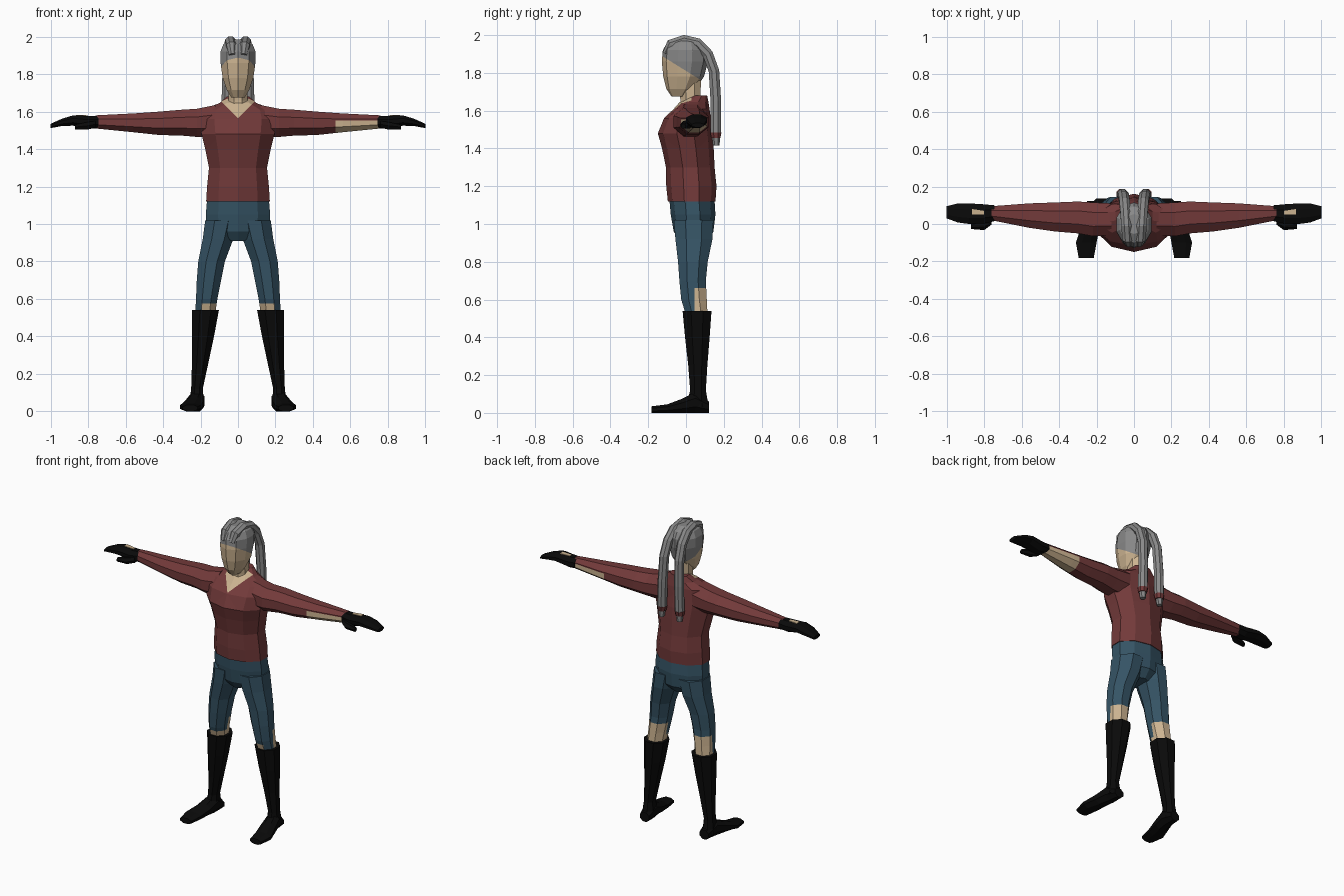
import bpy, bmesh, math
from mathutils import Vector


def material(name, rgb):
    m = bpy.data.materials.new(name)
    m.diffuse_color = (*rgb, 1)
    return m


RED = material("dark red cloth", (0.17, 0.042, 0.042))
BLUE = material("blue denim", (0.036, 0.088, 0.13))
SKIN = material("skin", (0.60, 0.45, 0.28))
GREY = material("grey hair", (0.25, 0.25, 0.25))
BLACK = material("black leather", (0.003, 0.003, 0.003))


def loft(name, rings, mats, n=8, cuts=(), rule=None):
    """Skin rings of (centre, half axis u, half axis v); cut by planes, then colour faces by rule."""
    bm = bmesh.new()
    k = 1 / math.cos(math.pi / n)
    loops = []
    for c, u, v in rings:
        angs = [2 * math.pi * (i + 0.5) / n for i in range(n)]
        loops.append([bm.verts.new(Vector(c) + Vector(u) * k * math.cos(a) + Vector(v) * k * math.sin(a))
                      for a in angs])
    for p, q in zip(loops, loops[1:]):
        for i in range(n):
            j = (i + 1) % n
            bm.faces.new((p[i], p[j], q[j], q[i]))
    bm.faces.new(loops[0])
    bm.faces.new(loops[-1])
    for co, no in cuts:
        bmesh.ops.bisect_plane(bm, geom=bm.verts[:] + bm.edges[:] + bm.faces[:],
                               plane_co=co, plane_no=no, dist=1e-5)
    bmesh.ops.recalc_face_normals(bm, faces=bm.faces[:])
    if rule:
        for f in bm.faces:
            f.material_index = int(rule(f.calc_center_median()))
    me = bpy.data.meshes.new(name)
    bm.to_mesh(me)
    bm.free()
    for m in mats:
        me.materials.append(m)
    ob = bpy.data.objects.new(name, me)
    bpy.context.collection.objects.link(ob)
    return ob


def boxes(axis, rows, s=1):
    """Rings from (position, lo, hi, lo, hi) bounds across the given axis, mirrored in x by s."""
    out = []
    for p, a0, a1, b0, b1 in rows:
        a, b, ra, rb = (a0 + a1) / 2, (b0 + b1) / 2, (a1 - a0) / 2, (b1 - b0) / 2
        if axis == 'z':      # bounds in x, y
            out.append(((s * a, b, p), (ra, 0, 0), (0, rb, 0)))
        elif axis == 'x':    # bounds in z, y
            out.append(((s * p, b, a), (0, 0, ra), (0, rb, 0)))
        else:                # bounds in x, z
            out.append(((s * a, p, b), (ra, 0, 0), (0, 0, rb)))
    return out


# Sweater body with a V neckline
loft("sweater", boxes('z', [
    (1.12, -.17, .17, -.09, .15), (1.20, -.165, .165, -.098, .155),
    (1.30, -.155, .155, -.10, .145), (1.40, -.175, .175, -.12, .14),
    (1.48, -.195, .195, -.142, .135), (1.56, -.205, .205, -.11, .125),
    (1.61, -.19, .19, -.06, .12), (1.645, -.10, .10, -.03, .115),
    (1.68, -.06, .06, .03, .11)]), [RED, SKIN], n=10,
    cuts=[((0, 0, 1.565), (1, 0, -1)), ((0, 0, 1.565), (-1, 0, -1)), ((0, .03, 0), (0, 1, 0))],
    rule=lambda c: c.z > 1.565 + abs(c.x) and c.y < .03)

# Neck
loft("neck", boxes('z', [(1.60, -.06, .06, -.03, .08), (1.66, -.05, .05, -.03, .075),
                         (1.76, -.05, .05, -.04, .08)]), [SKIN])

# Head with the hairline cut as a slanted plane
hair_z = lambda y: 1.885 - 0.62 * (y + .12)
loft("head", boxes('z', [
    (1.675, -.035, .035, -.075, .0), (1.715, -.06, .06, -.10, .045),
    (1.78, -.082, .082, -.115, .09), (1.86, -.093, .093, -.122, .11),
    (1.92, -.094, .094, -.117, .11), (1.96, -.078, .078, -.095, .09),
    (1.985, -.05, .05, -.05, .05)]), [SKIN, GREY], n=10,
    cuts=[((0, -.12, 1.885), (0, .62, 1))], rule=lambda c: c.z > hair_z(c.y))

# Hips
loft("hips", boxes('z', [
    (1.13, -.165, .165, -.082, .145), (1.05, -.172, .172, -.075, .15),
    (.96, -.165, .165, -.06, .14), (.91, -.05, .05, -.03, .10)]), [BLUE], n=10)

TAIL = [(.028, -.105, 1.90), (.034, -.08, 1.95), (.04, -.01, 1.973), (.045, .06, 1.957),
        (.05, .115, 1.90), (.055, .148, 1.81), (.06, .158, 1.65), (.064, .158, 1.48)]

for s, side in ((1, "left"), (-1, "right")):
    # Sleeve; one forearm is bare underneath
    bare = s > 0
    loft(side + "_sleeve", boxes('x', [
        (.12, 1.46, 1.635, -.06, .11), (.22, 1.465, 1.615, -.065, .115),
        (.30, 1.472, 1.61, -.05, .12), (.42, 1.475, 1.60, -.04, .115),
        (.56, 1.49, 1.59, -.02, .11), (.76, 1.51, 1.58, .02, .095)], s), [RED, SKIN],
        cuts=[((.52, 0, 0), (1, 0, 0)), ((0, 0, 1.553), (0, 0, 1))] if bare else (),
        rule=(lambda c: c.x > .52 and c.z < 1.553) if bare else None)

    # Gloved hand, thumb and the opening on the back of the hand
    loft(side + "_glove", boxes('x', [
        (.745, 1.512, 1.578, .015, .10), (.80, 1.508, 1.577, .003, .105),
        (.88, 1.525, 1.58, .0, .11), (.94, 1.523, 1.562, .008, .11),
        (1.0, 1.512, 1.535, .03, .095)], s), [BLACK])
    loft(side + "_thumb", boxes('x', [
        (.76, 1.515, 1.55, .0, .04), (.80, 1.505, 1.545, -.028, .03),
        (.87, 1.505, 1.53, -.025, -.003)], s), [BLACK], n=6)
    loft(side + "_glove_opening", boxes('x', [
        (.80, 1.573, 1.58, .05, .07), (.865, 1.576, 1.583, .05, .08)], s), [SKIN], n=4)

    # Trouser leg with bare skin around the knee
    loft(side + "_leg", boxes('z', [
        (1.02, .0, .175, -.065, .145), (.92, .025, .188, -.056, .14),
        (.80, .07, .212, -.042, .115), (.70, .09, .22, -.035, .105),
        (.60, .11, .224, -.025, .11), (.50, .125, .23, .005, .115)], s), [BLUE, SKIN],
        cuts=[((0, 0, .575), (0, 0, 1)), ((0, 0, .66), (0, 0, 1)),
              ((0, .045, 0), (0, 1, 0)), ((s * .195, 0, 0), (1, 0, 0))],
        rule=lambda c: (c.z < .575 and abs(c.x) < .195) or (c.y > .045 and c.z < .66))

    # Boot shaft and foot
    loft(side + "_boot", boxes('z', [
        (.54, .102, .245, -.018, .135), (.40, .128, .245, -.005, .125),
        (.25, .16, .246, .012, .113), (.12, .188, .25, .022, .105),
        (.03, .18, .262, .0, .12)], s), [BLACK])
    loft(side + "_foot", boxes('y', [
        (.122, .185, .25, 0, .06), (.05, .178, .265, 0, .11), (-.02, .185, .285, 0, .075),
        (-.10, .20, .31, 0, .045), (-.182, .215, .295, 0, .035)], s), [BLACK])

    # Hair tail arching over the head, with tie and tip
    rings = []
    for i, p in enumerate(TAIL):
        a, b = Vector(TAIL[max(i - 1, 0)]), Vector(TAIL[min(i + 1, len(TAIL) - 1)])
        t = (b - a).normalized()
        r = .02 if i == 0 else .028
        rings.append(((s * p[0], p[1], p[2]), (r, 0, 0), (0, -t.z * r, t.y * r)))
    loft(side + "_hair_tail", rings, [GREY])
    loft(side + "_hair_tie", boxes('z', [(1.485, .034, .094, .128, .188),
                                         (1.455, .04, .09, .135, .182)], s), [RED])
    loft(side + "_hair_tip", boxes('z', [(1.46, .045, .085, .14, .178),
                                         (1.415, .05, .08, .145, .175)], s), [GREY], n=6)
